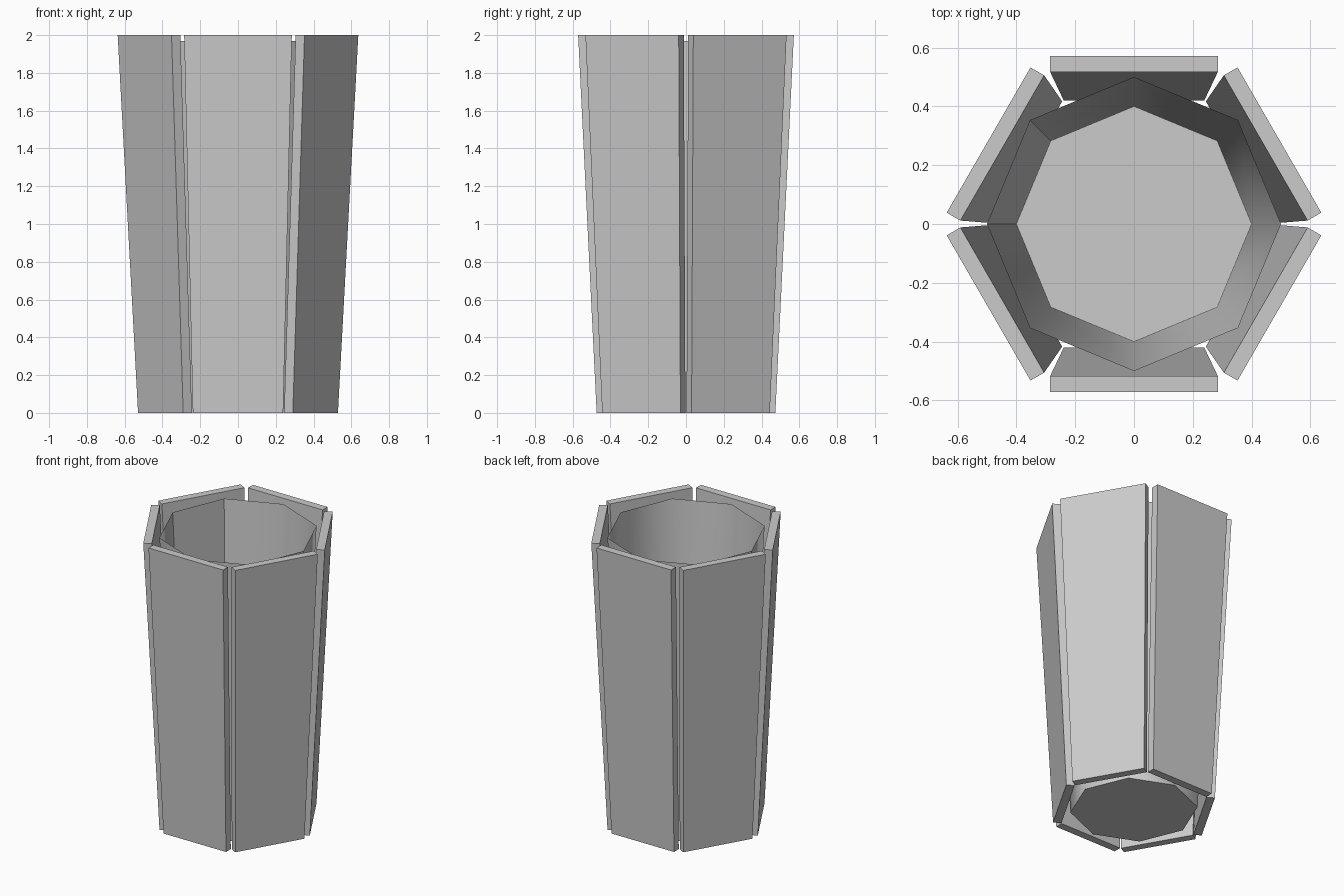
import bpy, bmesh, math
from mathutils import Matrix

cube = bpy.data.objects.get("Cube")
if cube:
    bpy.data.objects.remove(cube, do_unlink=True)

grey = bpy.data.materials.new("plain_grey")
grey.use_nodes = True
colour = (0.6, 0.6, 0.6, 1)
grey.diffuse_color = colour
grey.node_tree.nodes["Principled BSDF"].inputs["Base Color"].default_value = colour


def finish(name, bm):
    mesh = bpy.data.meshes.new(name)
    bm.to_mesh(mesh)
    bm.free()
    mesh.materials.append(grey)
    obj = bpy.data.objects.new(name, mesh)
    bpy.context.collection.objects.link(obj)
    return obj


# Open octagonal liner with a floor, thin walls
SIDES = 8
bm = bmesh.new()
rings = []
for radius, z in ((0.4, 0.003), (0.5, 1.97)):
    rings.append([bm.verts.new((radius * math.cos(math.tau * i / SIDES),
                                radius * math.sin(math.tau * i / SIDES), z))
                  for i in range(SIDES)])
low, high = rings
floor = bm.faces.new(low[::-1])
for i in range(SIDES):
    j = (i + 1) % SIDES
    wall = bm.faces.new((low[i], low[j], high[j], high[i]))
    # One wall stays flat, the others blend smoothly
    wall.smooth = i != 3
for edge in bm.edges:
    edge.smooth = all(f.smooth for f in edge.link_faces)
finish("liner", bm)

# Six tapered slats leaning outwards
LEVELS = ((0.0, 0.239, 0.42, 0.473), (2.0, 0.285, 0.517, 0.571))
for n in range(6):
    bm = bmesh.new()
    rings = []
    for z, half, inner, outer in LEVELS:
        rings.append([bm.verts.new(p) for p in (
            (-half, -outer, z), (half, -outer, z),
            (half, -inner, z), (-half, -inner, z))])
    low, high = rings
    bm.faces.new(low[::-1])
    bm.faces.new(high)
    for i in range(4):
        j = (i + 1) % 4
        bm.faces.new((low[i], low[j], high[j], high[i]))
    bm.transform(Matrix.Rotation(math.radians(60 * n), 4, 'Z'))
    finish(f"slat_{n + 1}", bm)
